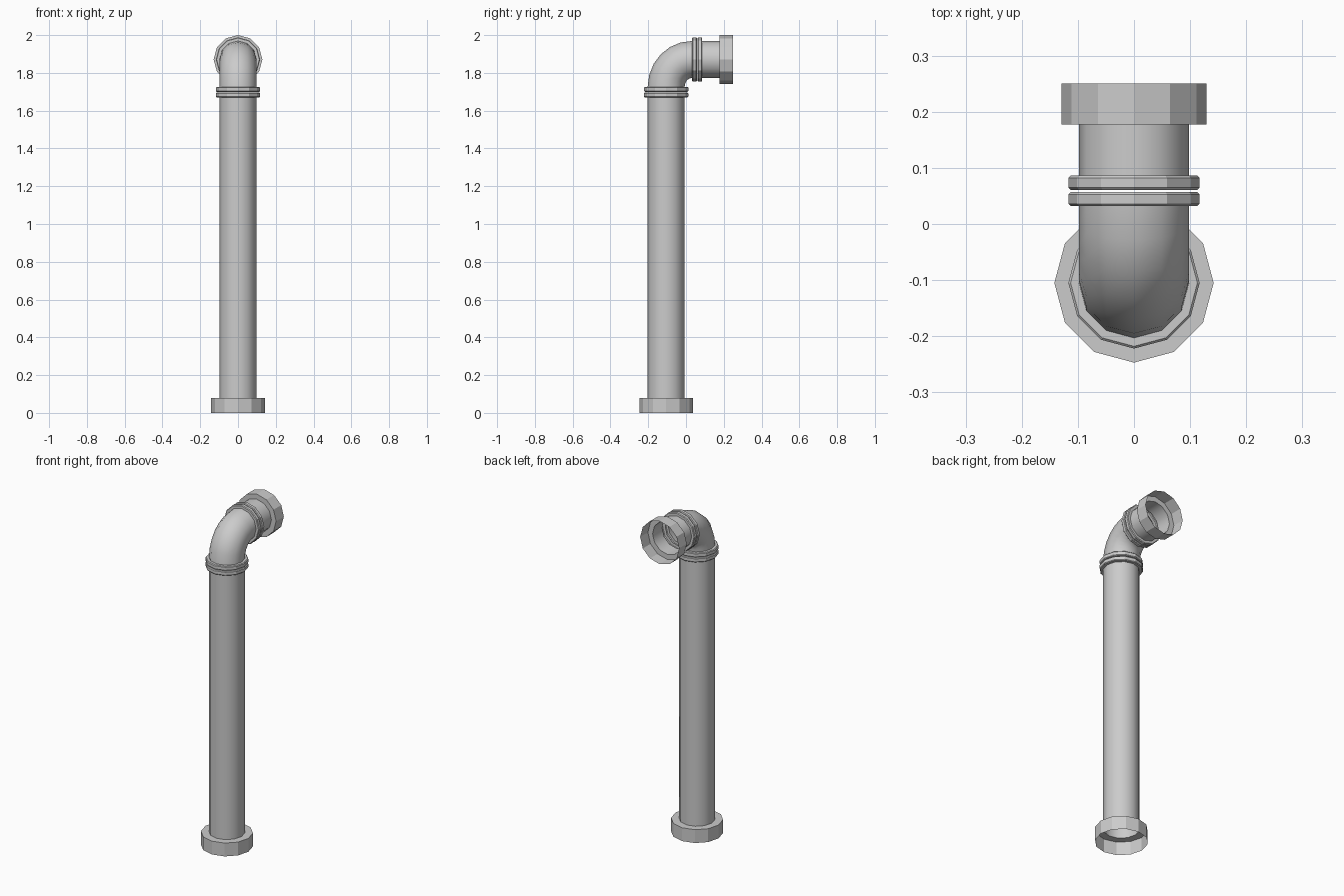
import bpy, bmesh
from math import sin, cos, pi, radians
from mathutils import Vector

if "Cube" in bpy.data.objects:
    bpy.data.objects.remove(bpy.data.objects["Cube"])

SIDES = 12
R = 0.098            # pipe radius
RING = 0.117         # coupling ring radius
Y0, Z1 = -0.105, 1.871   # axis of the upright pipe, axis of the outlet


def up(z, r, smooth=False):
    """Station on the upright axis."""
    return Vector((0, Y0, z)), 0.0, r, smooth


def out(y, r, smooth=False):
    """Station on the outlet axis."""
    return Vector((0, y, Z1)), pi / 2, r, smooth


def ring(station, a, b):
    """Hollow bevelled coupling ring between positions a and b."""
    c = 0.004
    return [station(a, R), station(a, RING - c), station(a + c, RING),
            station(b - c, RING), station(b, RING - c), station(b, R)]


def loft(name, stations):
    """Skin through circles; a station's flag smooths the band that follows it."""
    bm = bmesh.new()
    loops = []
    for centre, t, r, _ in stations:
        u = Vector((0, cos(t), -sin(t)))
        loops.append([bm.verts.new(centre + r * (cos(a) * Vector((1, 0, 0)) + sin(a) * u))
                      for a in (2 * pi * k / SIDES for k in range(SIDES))])
    for i in range(len(loops) - 1):
        for k in range(SIDES):
            n = (k + 1) % SIDES
            f = bm.faces.new((loops[i][k], loops[i][n], loops[i + 1][n], loops[i + 1][k]))
            f.smooth = stations[i][3]
    mesh = bpy.data.meshes.new(name)
    bm.to_mesh(mesh)
    bm.free()
    bpy.context.collection.objects.link(bpy.data.objects.new(name, mesh))


# Upright pipe with open foot socket and upper coupling ring
loft("upright_pipe", [up(0, 0.142), up(0.08, 0.142), up(0.08, R, True)]
     + ring(up, 1.670, 1.696))

# Quarter-turn elbow with a ring at each end
za, yb = 1.726, 0.032
elbow = ring(up, 1.700, za)[:-1]
steps = 6
for i in range(steps + 1):
    t = radians(90 * i / steps)
    p = Vector((0, yb - (yb - Y0) * cos(t), za + (Z1 - za) * sin(t)))
    elbow.append((p, t, R, i < steps))
elbow += ring(out, yb, 0.057)[1:]
loft("elbow", elbow)

# Short outlet with coupling ring and open end socket
outlet = ring(out, 0.061, 0.086)
outlet[-1] = out(0.086, R, True)
loft("outlet_pipe", outlet + [out(0.177, R), out(0.177, 0.129), out(0.25, 0.129)])
